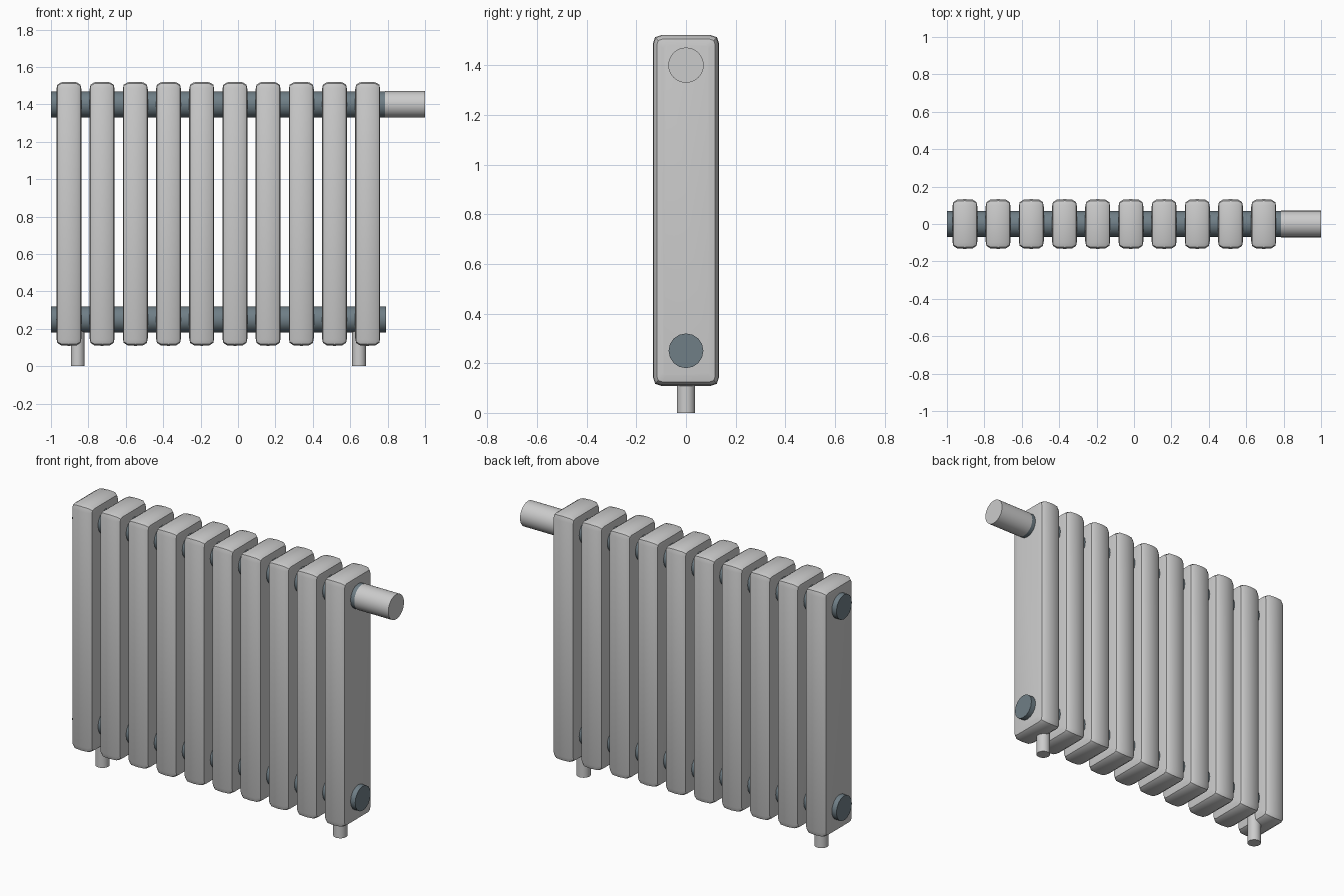
import bpy, bmesh
from math import pi

if "Cube" in bpy.data.objects:
    bpy.data.objects.remove(bpy.data.objects["Cube"])

def cyl(name, r, x0, x1, z, sides, mat=None):
    # horizontal tube along x
    bpy.ops.mesh.primitive_cylinder_add(vertices=sides, radius=r, depth=x1 - x0,
                                        location=((x0 + x1) / 2, 0, z), rotation=(0, pi / 2, 0))
    o = bpy.context.object
    o.name = name
    bpy.ops.object.shade_smooth_by_angle(angle=pi / 5)
    if mat:
        o.data.materials.append(mat)
    return o

steel = bpy.data.materials.new("blue_steel")
steel.diffuse_color = (0.16, 0.21, 0.24, 1)
steel.use_nodes = True
steel.node_tree.nodes["Principled BSDF"].inputs["Base Color"].default_value = steel.diffuse_color

# Fin cross-section rings: (x, half depth, half height, corner cut)
RINGS = [(-0.067, 0.092, 0.665, 0.012), (-0.062, 0.117, 0.69, 0.022),
         (-0.042, 0.13, 0.703, 0.03), (0, 0.133, 0.706, 0.034)]
RINGS += [(-x, d, h, c) for x, d, h, c in RINGS[-2::-1]]

def fin_mesh():
    bm = bmesh.new()
    loops = []
    for x, d, h, c in RINGS:
        pts = []
        for sy, sz in ((1, 1), (-1, 1), (-1, -1), (1, -1)):
            corner = [(sy * d, sz * (h - c)), (sy * (d - c * 0.25), sz * (h - c * 0.25)),
                      (sy * (d - c), sz * h)]
            pts += corner if sy * sz > 0 else corner[::-1]
        loops.append([bm.verts.new((x, y, z)) for y, z in pts])
    for a, b in zip(loops, loops[1:]):
        for i in range(12):
            j = (i + 1) % 12
            bm.faces.new((a[i], a[j], b[j], b[i]))
    bm.faces.new(loops[0])
    bm.faces.new(loops[-1])
    bmesh.ops.recalc_face_normals(bm, faces=bm.faces)
    me = bpy.data.meshes.new("fin")
    bm.to_mesh(me)
    bm.free()
    return me

# Ten fins
mesh = fin_mesh()
for i in range(10):
    o = bpy.data.objects.new(f"fin_{i + 1}", mesh)
    o.location = (-0.904 + 0.1775 * i, 0, 0.815)
    bpy.context.collection.objects.link(o)
bpy.context.view_layer.objects.active = o
o.select_set(True)
bpy.ops.object.shade_smooth_by_angle(angle=pi / 5)

# Connecting pipes and valve handle
cyl("upper_pipe", 0.07, -1, 0.79, 1.40, 16, steel)
cyl("lower_pipe", 0.07, -1, 0.79, 0.25, 16, steel)
cyl("valve_handle", 0.071, 0.785, 1, 1.40, 32)

# Feet
for side, x in (("left", -0.857), ("right", 0.647)):
    bpy.ops.mesh.primitive_cylinder_add(vertices=24, radius=0.037, depth=0.25, location=(x, 0, 0.125))
    bpy.context.object.name = side + "_foot"
    bpy.ops.object.shade_smooth_by_angle(angle=pi / 5)
